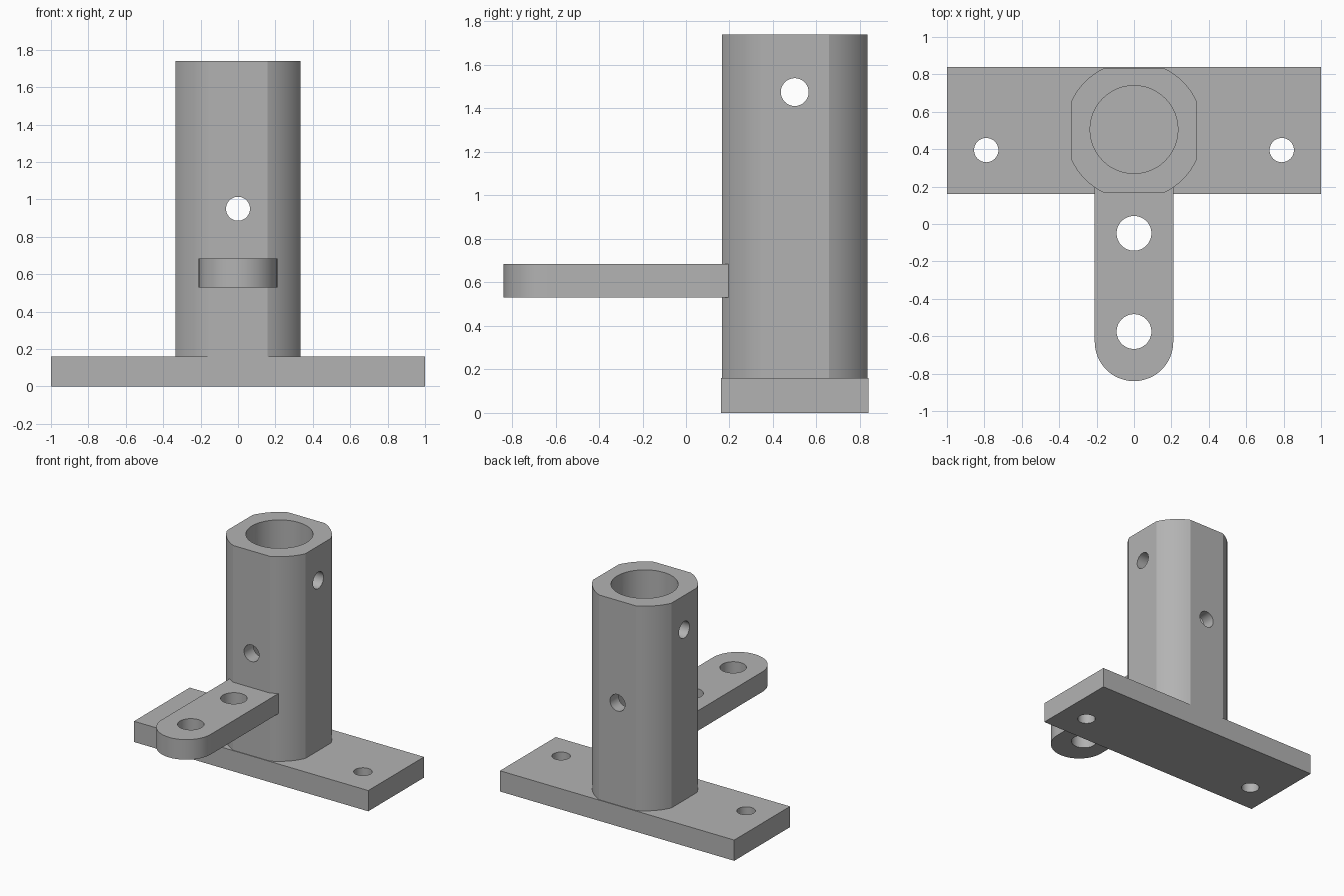
import bpy, bmesh, math

cube = bpy.data.objects.get("Cube")
if cube:
    bpy.data.objects.remove(cube, do_unlink=True)

steel = bpy.data.materials.new("grey_steel")
steel.use_nodes = True
GREY = (0.45, 0.45, 0.45, 1)
steel.diffuse_color = GREY
steel.node_tree.nodes["Principled BSDF"].inputs["Base Color"].default_value = GREY


def arc(cx, cy, r, start, end, steps):
    """Points along an arc, angles in degrees."""
    angles = [math.radians(start + (end - start) * i / steps) for i in range(steps + 1)]
    return [(cx + r * math.cos(a), cy + r * math.sin(a)) for a in angles]


def extrude(name, outline, z0, z1):
    """Solid prism from a flat counter-clockwise outline."""
    bm = bmesh.new()
    base = bm.faces.new([bm.verts.new((x, y, z0)) for x, y in outline])
    top = bmesh.ops.extrude_face_region(bm, geom=[base])["geom"]
    verts = [v for v in top if isinstance(v, bmesh.types.BMVert)]
    bmesh.ops.translate(bm, verts=verts, vec=(0, 0, z1 - z0))
    bmesh.ops.recalc_face_normals(bm, faces=bm.faces)
    mesh = bpy.data.meshes.new(name)
    bm.to_mesh(mesh)
    bm.free()
    mesh.materials.append(steel)
    obj = bpy.data.objects.new(name, mesh)
    bpy.context.collection.objects.link(obj)
    return obj


def drill(obj, centre, radius, depth, axis="Z"):
    """Cut a round hole along the given axis."""
    turn = {"X": (0, math.pi / 2, 0), "Y": (math.pi / 2, 0, 0), "Z": (0, 0, 0)}[axis]
    bpy.ops.mesh.primitive_cylinder_add(vertices=48, radius=radius, depth=depth,
                                        location=centre, rotation=turn)
    cutter = bpy.context.object
    cutter.hide_render = True
    cutter.data.materials.append(steel)
    mod = obj.modifiers.new("hole", "BOOLEAN")
    mod.operation, mod.solver, mod.object = "DIFFERENCE", "EXACT", cutter
    bpy.context.view_layer.objects.active = obj
    bpy.ops.object.modifier_apply(modifier=mod.name)
    bpy.data.objects.remove(cutter, do_unlink=True)


def smooth(obj):
    bpy.ops.object.select_all(action="DESELECT")
    obj.select_set(True)
    bpy.context.view_layer.objects.active = obj
    bpy.ops.object.shade_smooth_by_angle(angle=math.radians(20))


THICK = 0.16
TUBE_Y = 0.5

# Base plate with two bolt holes
plate = extrude("base_plate", [(-1, 0.16), (1, 0.16), (1, 0.84), (-1, 0.84)], 0, THICK)
for side in (-1, 1):
    drill(plate, (side * 0.79, 0.395, THICK / 2), 0.065, 1)

# Upright tube: round stock with four flats, bored and cross drilled
flat, radius = 0.335, 0.37
half = math.degrees(math.acos(flat / radius))
outline = []
for quarter in range(4):
    outline += arc(0, TUBE_Y, radius, quarter * 90 + half, quarter * 90 + 90 - half, 8)
tube = extrude("upright_tube", outline, THICK, 1.74)
drill(tube, (0, TUBE_Y + 0.005, THICK + 1), 0.235, 2)
drill(tube, (0, TUBE_Y, 1.475), 0.064, 2, "X")
drill(tube, (0, TUBE_Y, 0.95), 0.064, 2, "Y")

# Forward arm with rounded tip and two pin holes
width = 0.21
tip = arc(0, -0.63, width, 180, 360, 24)
arm = extrude("front_arm", tip + [(width, 0.2), (-width, 0.2)], 0.53, 0.685)
for y in (-0.05, -0.575):
    drill(arm, (0, y, 0.6), 0.093, 1)

for part in (plate, tube, arm):
    smooth(part)
